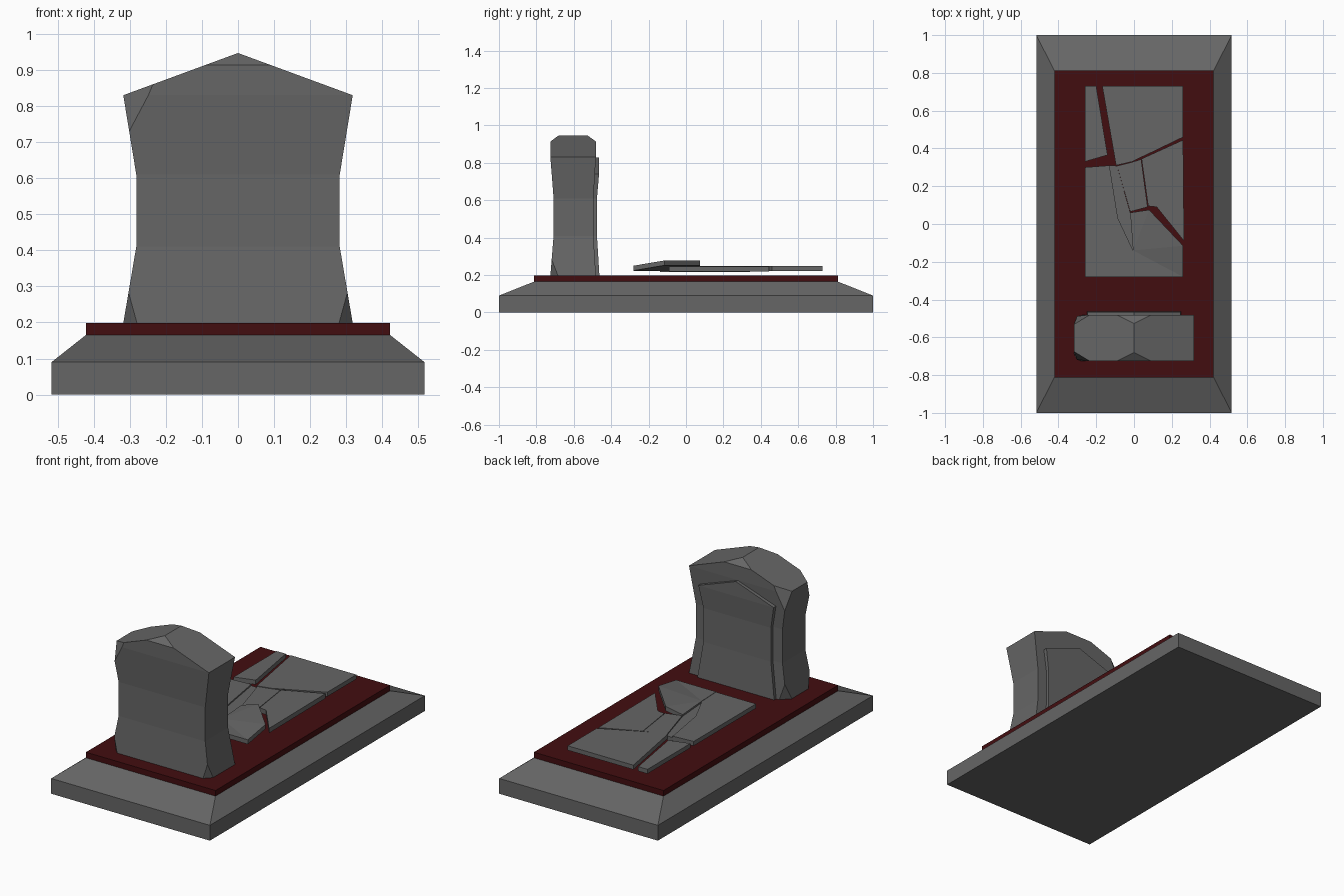
import bpy, bmesh
from mathutils import Vector

if "Cube" in bpy.data.objects:
    bpy.data.objects.remove(bpy.data.objects["Cube"])


def material(name, rgb):
    m = bpy.data.materials.new(name)
    m.diffuse_color = (*rgb, 1)
    m.use_nodes = True
    m.node_tree.nodes["Principled BSDF"].inputs["Base Color"].default_value = m.diffuse_color
    return m


STONE = material("grey stone", (0.133, 0.133, 0.133))
RED = material("dark red", (0.055, 0.004, 0.005))


def finish(bm, name, mat):
    bmesh.ops.recalc_face_normals(bm, faces=bm.faces[:])
    me = bpy.data.meshes.new(name)
    bm.to_mesh(me)
    bm.free()
    me.materials.append(mat)
    ob = bpy.data.objects.new(name, me)
    bpy.context.collection.objects.link(ob)
    return ob


def stack(levels):
    """Rectangular rings (z, half width, y front, y back) joined and capped."""
    bm = bmesh.new()
    rings = [[bm.verts.new(c) for c in ((-w, f, z), (w, f, z), (w, b, z), (-w, b, z))]
             for z, w, f, b in levels]
    for lo, hi in zip(rings, rings[1:]):
        for i in range(4):
            j = (i + 1) % 4
            bm.faces.new((lo[i], lo[j], hi[j], hi[i]))
    bm.faces.new(rings[0][::-1])
    return bm, rings[-1]


def gabled(levels, apex):
    """Stack closed by a gable roof with its ridge along y."""
    bm, (a, b, c, d) = stack(levels)
    f = bm.verts.new((0, a.co.y, apex))
    k = bm.verts.new((0, c.co.y, apex))
    for face in ((a, b, f), (c, d, k), (b, c, k, f), (d, a, f, k)):
        bm.faces.new(face)
    return bm


def chip(bm, p, q, r, inside):
    """Break off a corner along the plane through three points."""
    p, q, r = Vector(p), Vector(q), Vector(r)
    n = (q - p).cross(r - p).normalized()
    if n.dot(Vector(inside) - p) > 0:
        n = -n
    res = bmesh.ops.bisect_plane(bm, geom=bm.verts[:] + bm.edges[:] + bm.faces[:],
                                 plane_co=p, plane_no=n, clear_outer=True)
    edges = [e for e in res["geom_cut"] if isinstance(e, bmesh.types.BMEdge)]
    bmesh.ops.holes_fill(bm, edges=edges, sides=0)


# Plinth with sloped shoulders
bm, top = stack([(0, .517, -1, 1), (.09, .517, -1, 1), (.165, .422, -.812, .812)])
bm.faces.new(top)
finish(bm, "plinth", STONE)

# Red bed
bm, top = stack([(.163, .422, -.812, .812), (.198, .422, -.812, .812)])
bm.faces.new(top)
finish(bm, "red_bed", RED)

# Headstone, waisted, with broken corners
bm = gabled([(.198, .318, -.725, -.482), (.41, .282, -.708, -.495),
             (.61, .282, -.708, -.495), (.83, .318, -.725, -.482)], .947)
centre = (0, -.6, .5)
for side in (-1, 1):
    chip(bm, (side * .28, -.725, .198), (side * .318, -.685, .198),
         (side * .304, -.718, .285), centre)
for y, s in ((-.725, 1), (-.482, -1)):
    chip(bm, (-.085, y, .914), (.085, y, .914), (0, y + s * .045, .947), centre)
    # upper left corners
    chip(bm, (-.235, y, .862), (-.318, y + s * .05, .83), (-.302, y + s * .008, .73), centre)
chip(bm, (-.27, -.482, .198), (-.318, -.53, .198), (-.303, -.49, .29), centre)
finish(bm, "headstone", STONE)

# Raised panel on the grave side of the headstone
bm = gabled([(.198, .25, -.55, -.463), (.41, .22, -.55, -.476),
             (.61, .22, -.55, -.476), (.74, .245, -.55, -.465)], .828)
finish(bm, "headstone_panel", STONE)

# Broken grave slab: outlines as (x, y[, lift]), base height, top height
PIECES = {
    "upper_left": ([(-.26, .73), (-.26, .33), (-.14, .365), (-.2, .73)], .222, .248),
    "upper_right": ([(-.168, .73), (-.095, .31), (-.01, .33), (.04, .355), (.063, .64),
                     (.07, .64), (.053, .36), (.26, .46), (.26, .73)], .222, .248),
    "right": ([(.26, .445), (.04, .345), (.075, .095), (.12, .09), (.265, -.09)],
              .218, .246),
    "middle": ([(-.02, .065), (.072, .09), (.038, .343), (-.01, .328), (-.09, .308)],
               .216, .246),
    "lower_left": ([(-.26, -.28), (0, -.28), (-.005, -.14), (-.085, .03), (-.13, .31),
                    (-.26, .3)], .222, .248),
    "lower_right": ([(0, -.28), (.26, -.28), (.26, -.115, .028), (.08, .075, .028),
                     (-.02, .06), (-.005, -.14)], .224, .25),
    "sliver": ([(-.13, .31), (-.085, .03), (-.005, -.14), (-.02, .06), (-.09, .308)],
               .216, .24),
}
for name, (outline, base, height) in PIECES.items():
    bm = bmesh.new()
    lower, upper = [], []
    for x, y, *lift in outline:
        dz = lift[0] if lift else 0
        lower.append(bm.verts.new((x, y, base + dz)))
        upper.append(bm.verts.new((x, y, height + dz)))
    n = len(outline)
    for i in range(n):
        j = (i + 1) % n
        bm.faces.new((lower[i], lower[j], upper[j], upper[i]))
    caps = [bm.faces.new(lower[::-1]), bm.faces.new(upper)]
    bmesh.ops.triangulate(bm, faces=caps)
    finish(bm, "slab_" + name, STONE)
